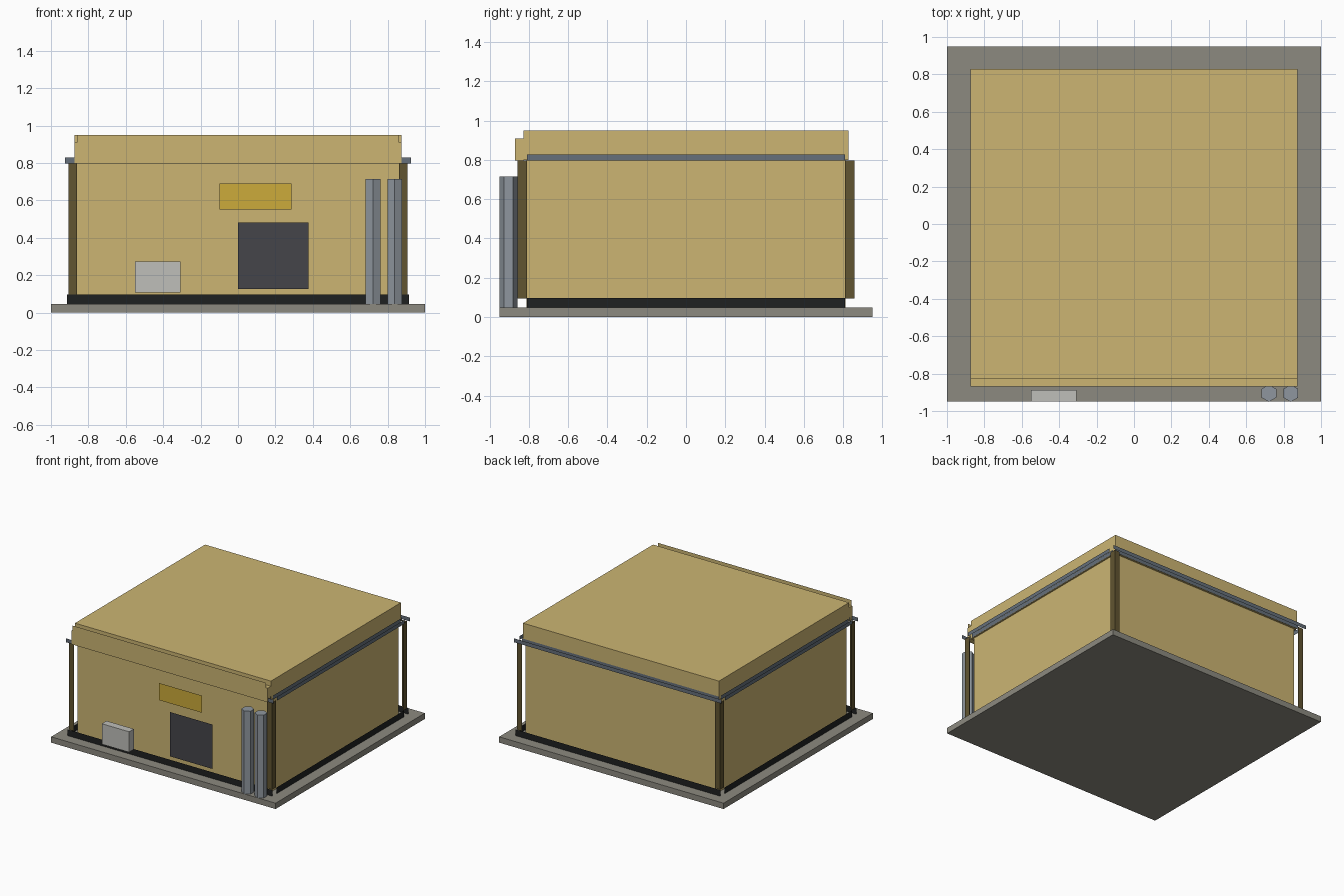
import bpy
import bmesh

old = bpy.data.objects.get("Cube")
if old:
    bpy.data.objects.remove(old, do_unlink=True)


def material(name, srgb):
    linear = [((c + 0.055) / 1.055) ** 2.4 for c in srgb]
    mat = bpy.data.materials.new(name)
    mat.use_nodes = True
    mat.diffuse_color = (*linear, 1)
    shader = mat.node_tree.nodes["Principled BSDF"]
    shader.inputs["Base Color"].default_value = (*linear, 1)
    shader.inputs["Roughness"].default_value = 0.8
    return mat


tan = material("tan wall", (0.80, 0.71, 0.45))
brown = material("dark brown", (0.38, 0.33, 0.19))
concrete = material("concrete", (0.55, 0.54, 0.50))
black = material("black plinth", (0.12, 0.13, 0.13))
steel = material("blue grey steel", (0.40, 0.44, 0.48))
pipe_grey = material("pipe grey", (0.56, 0.59, 0.62))
charcoal = material("charcoal", (0.27, 0.27, 0.29))
light_grey = material("light grey", (0.75, 0.75, 0.73))
ochre = material("ochre", (0.80, 0.67, 0.23))


def finish(name, bm, mat):
    mesh = bpy.data.meshes.new(name)
    bm.to_mesh(mesh)
    bm.free()
    mesh.materials.append(mat)
    obj = bpy.data.objects.new(name, mesh)
    bpy.context.collection.objects.link(obj)


def box(name, x, y, z, mat):
    bm = bmesh.new()
    bmesh.ops.create_cube(bm, size=1)
    for v in bm.verts:
        v.co = [lo + (c + 0.5) * (hi - lo) for c, (lo, hi) in zip(v.co, (x, y, z))]
    finish(name, bm, mat)


def add_panel(bm, a, b, z):
    # Upright sheet from a to b, facing right of the direction of travel
    corners = [(*a, z[0]), (*b, z[0]), (*b, z[1]), (*a, z[1])]
    bm.faces.new([bm.verts.new(c) for c in corners])


def front_panel(name, x, y, z, mat):
    bm = bmesh.new()
    add_panel(bm, (x[0], y), (x[1], y), z)
    finish(name, bm, mat)


def panel_ring(name, front_half, front_y, side_half, side_x, z, mat):
    # Four upright sheets, one on each side of the building
    bm = bmesh.new()
    for s in (-1, 1):
        add_panel(bm, (s * front_half, s * front_y), (-s * front_half, s * front_y), z)
        add_panel(bm, (s * side_x, -s * side_half), (s * side_x, s * side_half), z)
    finish(name, bm, mat)


# Ground slab and building shell
box("ground_slab", (-1, 1), (-0.95, 0.95), (0, 0.047), concrete)
box("walls", (-0.86, 0.86), (-0.812, 0.812), (0.047, 0.8), tan)
panel_ring("plinth", 0.915, 0.865, 0.81, 0.912, (0.047, 0.097), black)

# Eaves channel: outer and inner sheets
panel_ring("eaves_rail_outer", 0.925, 0.867, 0.81, 0.915, (0.797, 0.828), steel)
panel_ring("eaves_rail_inner", 0.878, 0.834, 0.81, 0.88, (0.797, 0.828), steel)

# Angle-shaped corner posts standing clear of the walls
posts = bmesh.new()
for sx in (-1, 1):
    for sy in (-1, 1):
        path = [(sx * 0.905, sy * 0.81), (sx * 0.905, sy * 0.858), (sx * 0.86, sy * 0.858)]
        if sx * sy < 0:
            path.reverse()
        for a, b in zip(path, path[1:]):
            add_panel(posts, a, b, (0.095, 0.797))
finish("corner_posts", posts, brown)

# Roof, front ledge and the fascia sheet in front of it
box("roof", (-0.873, 0.873), (-0.828, 0.828), (0.8, 0.95), tan)
box("front_ledge", (-0.873, 0.873), (-0.87, -0.828), (0.797, 0.908), tan)
front_panel("front_fascia", (-0.862, 0.862), -0.873, (0.797, 0.95), tan)

# Front fittings
front_panel("door", (0, 0.378), -0.866, (0.125, 0.482), charcoal)
front_panel("sign_panel", (-0.098, 0.287), -0.866, (0.552, 0.69), ochre)
box("wall_unit", (-0.55, -0.307), (-0.948, -0.888), (0.107, 0.272), light_grey)

# Hexagonal upright pipes
for i, x in enumerate((0.721, 0.838)):
    bpy.ops.mesh.primitive_cylinder_add(vertices=6, radius=0.046, depth=0.668,
                                        location=(x, -0.905, 0.381))
    pipe = bpy.context.object
    pipe.name = f"upright_pipe_{i + 1}"
    pipe.data.materials.append(pipe_grey)
